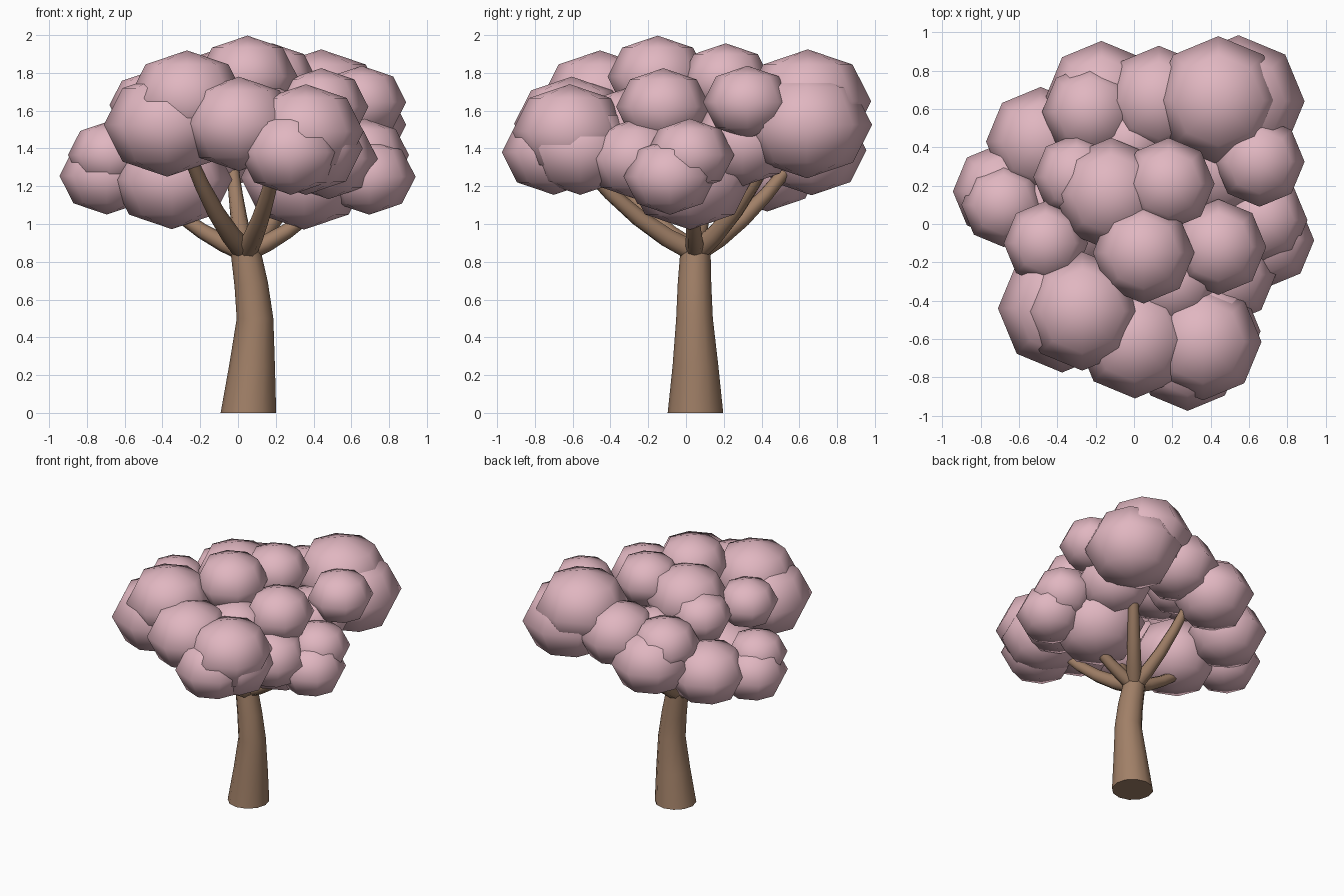
import bpy, bmesh, math
from mathutils import Vector

if "Cube" in bpy.data.objects:
    bpy.data.objects.remove(bpy.data.objects["Cube"])


def material(name, rgb):
    m = bpy.data.materials.new(name)
    m.diffuse_color = (*rgb, 1)
    m.use_nodes = True
    m.node_tree.nodes["Principled BSDF"].inputs["Base Color"].default_value = m.diffuse_color
    return m


PINK = material("blossom_pink", (0.75, 0.47, 0.53))
BROWN = material("bark_brown", (0.355, 0.215, 0.136))


def finish(bm, name, mat, angle):
    bmesh.ops.recalc_face_normals(bm, faces=bm.faces)
    me = bpy.data.meshes.new(name)
    bm.to_mesh(me)
    bm.free()
    me.materials.append(mat)
    ob = bpy.data.objects.new(name, me)
    bpy.context.collection.objects.link(ob)
    bpy.context.view_layer.objects.active = ob
    ob.select_set(True)
    bpy.ops.object.shade_smooth_by_angle(angle=math.radians(angle))
    ob.select_set(False)


def tube(name, path, sides, flat_ends=False):
    """Tapered tube through (x, y, z, radius) points."""
    bm = bmesh.new()
    pts = [Vector(p[:3]) for p in path]
    rings = []
    for i, p in enumerate(pts):
        d = (pts[min(i + 1, len(pts) - 1)] - pts[max(i - 1, 0)]).normalized()
        if flat_ends and i in (0, len(pts) - 1):
            d = Vector((0, 0, 1))
        u = Vector((0, 1, 0)).cross(d).normalized()
        v = d.cross(u)
        r = path[i][3]
        rings.append([bm.verts.new(p + r * (u * math.cos(a) + v * math.sin(a)))
                      for a in (2 * math.pi * k / sides for k in range(sides))])
    for a, b in zip(rings, rings[1:]):
        for k in range(sides):
            n = (k + 1) % sides
            bm.faces.new((a[k], a[n], b[n], b[k]))
    bm.faces.new(rings[0])
    bm.faces.new(rings[-1])
    finish(bm, name, BROWN, 50)


# Trunk, leaning slightly and narrowing to the fork
tube("trunk", [(0.055, 0.05, 0.0, 0.147), (0.075, 0.05, 0.25, 0.121),
               (0.09, 0.045, 0.5, 0.097), (0.07, 0.045, 0.68, 0.089),
               (0.04, 0.05, 0.86, 0.08)], 12, True)

# Branches curving up into the canopy: (end point, thickness)
BRANCHES = [
    ((-0.27, -0.47, 1.39), 0.054), ((0.2, -0.55, 1.32), 0.054),
    ((0.4, 0.47, 1.42), 0.054), ((-0.03, 0.55, 1.31), 0.052),
    ((-0.42, 0.1, 1.14), 0.048), ((0.48, 0.03, 1.14), 0.048),
]
root = Vector((0.04, 0.05, 0.85))
for i, (end, r) in enumerate(BRANCHES):
    end = Vector(end)
    path = []
    for t in (0, 0.25, 0.5, 0.75, 1):
        p = root.lerp(end, t)
        p.z -= 0.45 * t * (1 - t) * (end.z - root.z)  # upward bend
        path.append((*p, r * (1.1 - 0.5 * t)))
    tube(f"branch_{i + 1}", path, 8)

# Blossom clumps, slightly flattened low-poly balls: x, y, z, radius
CLUMPS = [
    (0.44, 0.645, 1.65, 0.335), (0.545, 0.64, 1.525, 0.345), (0.655, 0.325, 1.645, 0.235),
    (0.13, 0.645, 1.52, 0.285), (0.05, -0.15, 1.78, 0.265), (0.18, 0.21, 1.76, 0.24),
    (-0.27, -0.455, 1.665, 0.31), (-0.375, -0.44, 1.525, 0.335), (-0.46, -0.1, 1.63, 0.22),
    (0.44, -0.12, 1.62, 0.25), (0.36, -0.615, 1.49, 0.305), (0.28, -0.7, 1.38, 0.275),
    (0.005, -0.605, 1.53, 0.305), (-0.12, 0.155, 1.68, 0.295), (-0.3, 0.245, 1.61, 0.225),
    (-0.23, 0.585, 1.5, 0.25), (-0.17, 0.665, 1.39, 0.29), (-0.487, 0.43, 1.3, 0.285),
    (-0.695, 0.17, 1.255, 0.25), (-0.68, 0.1, 1.365, 0.22), (-0.35, 0.03, 1.235, 0.32),
    (0.35, 0.02, 1.245, 0.335), (0.48, -0.265, 1.345, 0.26), (0.695, -0.085, 1.25, 0.245),
    (0.67, 0.02, 1.365, 0.235),
    # inner clumps closing the canopy
    (0.36, -0.56, 1.4, 0.3), (0.43, 0.3, 1.43, 0.28), (0.2, -0.3, 1.52, 0.25),
    (-0.03, 0.42, 1.5, 0.21),
]
for i, (x, y, z, r) in enumerate(CLUMPS):
    bm = bmesh.new()
    bmesh.ops.create_uvsphere(bm, u_segments=8, v_segments=4, radius=r)
    for v in bm.verts:
        v.co.z *= 0.82
    bmesh.ops.translate(bm, verts=bm.verts, vec=(x, y, z))
    finish(bm, f"blossom_clump_{i + 1}", PINK, 80)
